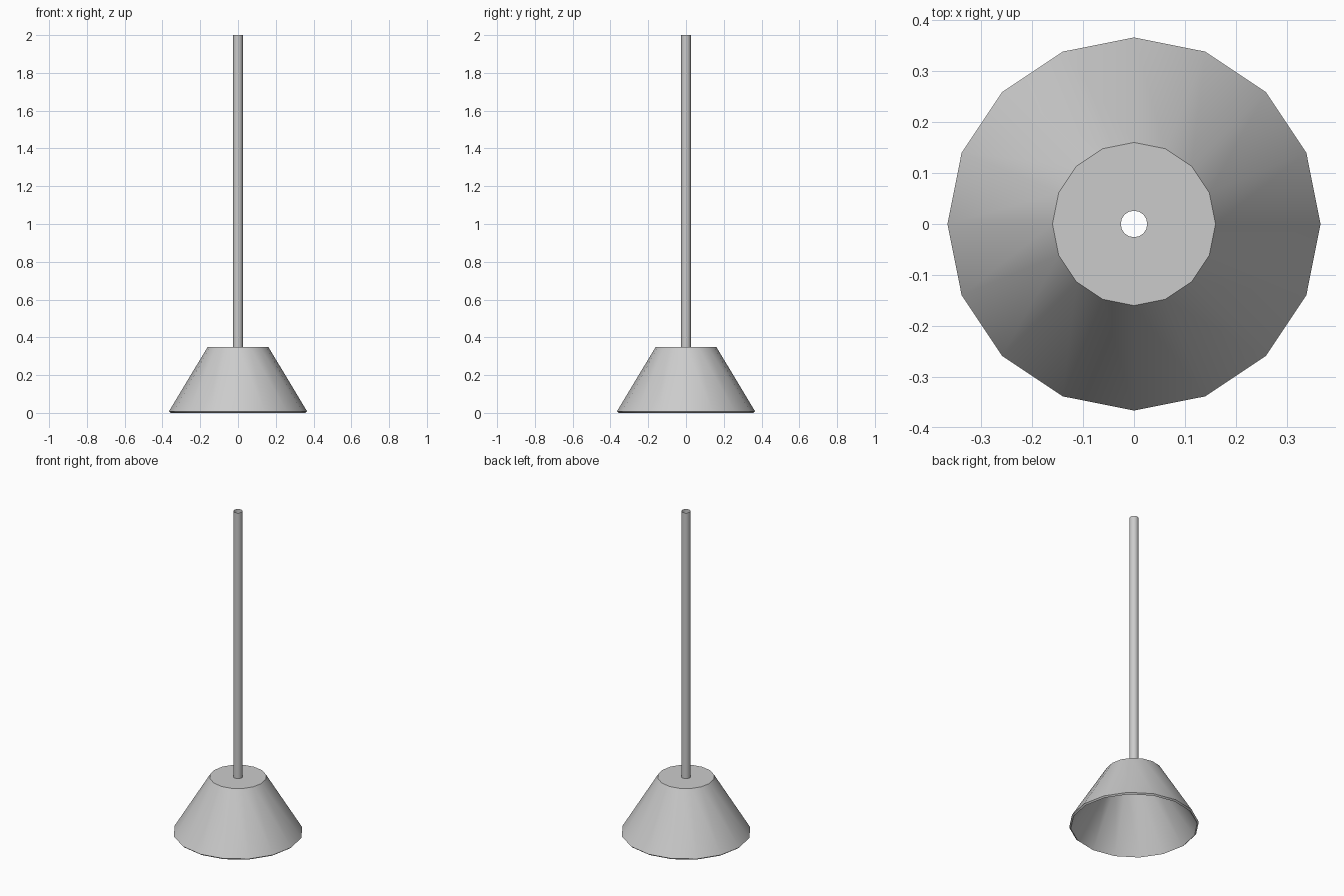
import bpy, bmesh, math

if "Cube" in bpy.data.objects:
    bpy.data.objects.remove(bpy.data.objects["Cube"])


def lathe(name, profile, closed=False, sides=16):
    """Revolve a (radius, height) profile around the z axis."""
    bm = bmesh.new()
    rings = []
    for r, z in profile:
        rings.append([bm.verts.new((r * math.cos(2 * math.pi * i / sides),
                                    r * math.sin(2 * math.pi * i / sides), z))
                      for i in range(sides)])
    pairs = list(zip(rings, rings[1:]))
    if closed:
        pairs.append((rings[-1], rings[0]))
    for a, b in pairs:
        for i in range(sides):
            j = (i + 1) % sides
            bm.faces.new((a[i], a[j], b[j], b[i]))
    bmesh.ops.recalc_face_normals(bm, faces=bm.faces)
    mesh = bpy.data.meshes.new(name)
    bm.to_mesh(mesh)
    bm.free()
    obj = bpy.data.objects.new(name, mesh)
    bpy.context.collection.objects.link(obj)
    bpy.ops.object.select_all(action='DESELECT')
    obj.select_set(True)
    bpy.context.view_layer.objects.active = obj
    bpy.ops.object.shade_smooth_by_angle(angle=math.radians(30))
    return obj


ROD_R = 0.026

# Thin-walled conical shade with a hole in its top for the rod
lathe("lamp_shade", [(ROD_R, 0.35), (0.16, 0.35), (0.366, 0.008),
                     (0.357, 0.0), (0.154, 0.34), (ROD_R, 0.34)], closed=True)

# Open tubular hanging rod
lathe("hanging_rod", [(ROD_R, 0.345), (ROD_R, 2.0)])
